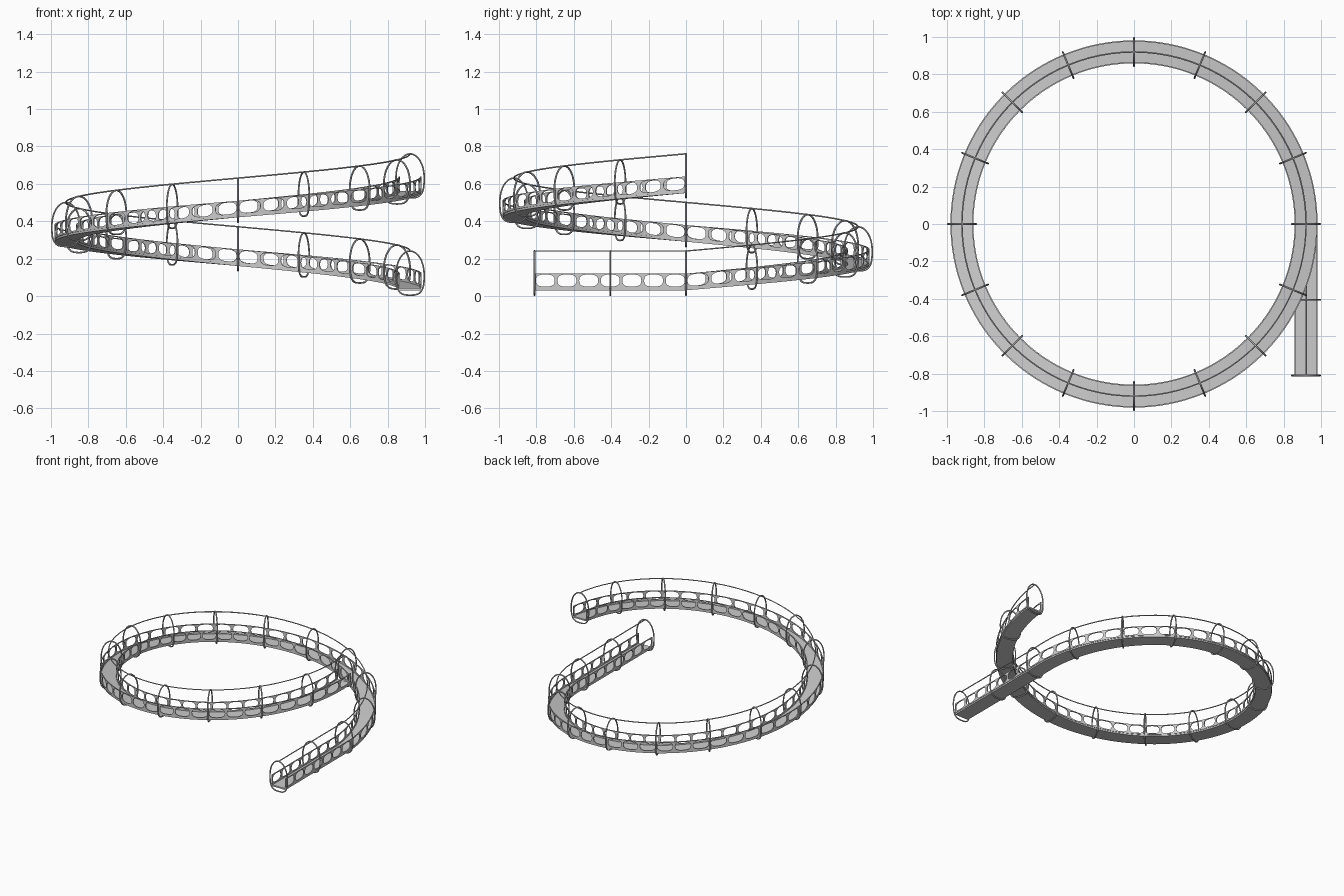
import bpy, bmesh
from math import pi, cos, sin, copysign
from mathutils import Vector

if "Cube" in bpy.data.objects:
    bpy.data.objects.remove(bpy.data.objects["Cube"])

R, RISE = 0.92, 0.52            # track centre radius, climb per turn
RUN = 0.81                      # straight lead-in length
HALF = 0.058                    # half track width
TURN = 2 * pi * R
CELLS_RUN, CELLS_TURN = 7, 48   # wall openings on each stretch


def path(u, side, h):
    """Map distance along the track, sideways offset and height to space."""
    if u <= RUN:
        return Vector((R + side, u - RUN, h))
    a = (u - RUN) / R
    return Vector(((R + side) * cos(a), (R + side) * sin(a), h + RISE * a / (2 * pi)))


def add_mesh(name, bm):
    bmesh.ops.remove_doubles(bm, verts=bm.verts, dist=1e-5)
    bmesh.ops.recalc_face_normals(bm, faces=bm.faces)
    me = bpy.data.meshes.new(name)
    bm.to_mesh(me)
    bm.free()
    ob = bpy.data.objects.new(name, me)
    bpy.context.collection.objects.link(ob)
    return ob


def add_tube(name, pts, radius, cyclic):
    cu = bpy.data.curves.new(name, 'CURVE')
    cu.dimensions = '3D'
    cu.bevel_depth = radius
    cu.bevel_resolution = 1
    cu.use_fill_caps = not cyclic
    sp = cu.splines.new('POLY')
    sp.points.add(len(pts) - 1)
    for p, co in zip(sp.points, pts):
        p.co = (*co, 1)
    sp.use_cyclic_u = cyclic
    ob = bpy.data.objects.new(name, cu)
    bpy.context.collection.objects.link(ob)
    bpy.ops.object.select_all(action='DESELECT')
    ob.select_set(True)
    bpy.context.view_layer.objects.active = ob
    bpy.ops.object.convert(target='MESH')
    bpy.ops.object.shade_smooth_by_angle()


def spow(v, e):
    return copysign(abs(v) ** e, v)


# Stations along the whole track
stations = [RUN * i / CELLS_RUN for i in range(CELLS_RUN)]
stations += [RUN + TURN * i / (2 * CELLS_TURN) for i in range(2 * CELLS_TURN + 1)]

# Floor slab swept along the track
bm = bmesh.new()
section = [(-HALF, 0.031), (HALF, 0.031), (HALF, 0.042), (-HALF, 0.042)]
rings = [[bm.verts.new(path(u, s, h)) for s, h in section] for u in stations]
for a, b in zip(rings, rings[1:]):
    for k in range(4):
        bm.faces.new((a[k], a[k - 1], b[k - 1], b[k]))
bm.faces.new(rings[0])
bm.faces.new(rings[-1])
add_mesh("track_floor", bm)

# Side walls, each a row of cells with a rounded opening
cells = [(RUN * i / CELLS_RUN, RUN / CELLS_RUN) for i in range(CELLS_RUN)]
cells += [(RUN + TURN * i / CELLS_TURN, TURN / CELLS_TURN) for i in range(CELLS_TURN)]
N = 24
for name, side in (("inner_wall", -HALF), ("outer_wall", HALF)):
    bm = bmesh.new()
    for start, pitch in cells:
        outer, inner = [], []
        for k in range(N):
            c, s = cos(2 * pi * k / N), sin(2 * pi * k / N)
            m = max(abs(c), abs(s))
            mid = start + pitch / 2
            outer.append(bm.verts.new(path(mid + c / m * pitch / 2, side, 0.081 + s / m * 0.039)))
            inner.append(bm.verts.new(path(mid + spow(c, 0.7) * pitch * 0.435, side,
                                           0.083 + spow(s, 0.7) * 0.032)))
        for k in range(N):
            bm.faces.new((outer[k - 1], outer[k], inner[k], inner[k - 1]))
    wall = add_mesh(name, bm)
    solid = wall.modifiers.new("thickness", 'SOLIDIFY')
    solid.thickness = 0.007
    solid.offset = 0

# Hoops: rounded arch on top, squarer curve below the floor
hoop = []
for k in range(32):
    c, s = cos(2 * pi * k / 32), sin(2 * pi * k / 32)
    if s >= 0:
        hoop.append((0.0755 * c, 0.115 + 0.126 * s))
    else:
        hoop.append((0.0755 * spow(c, 0.65), 0.115 + 0.110 * spow(s, 0.65)))
hoop_at = [0, RUN / 2] + [RUN + TURN * i / 16 for i in range(17)]
for i, u in enumerate(hoop_at):
    add_tube(f"hoop_{i:02d}", [path(u, s, h) for s, h in hoop], 0.005, True)

# Thin rail linking the hoop tops
add_tube("top_rail", [path(u, 0, 0.241) for u in stations], 0.004, False)
